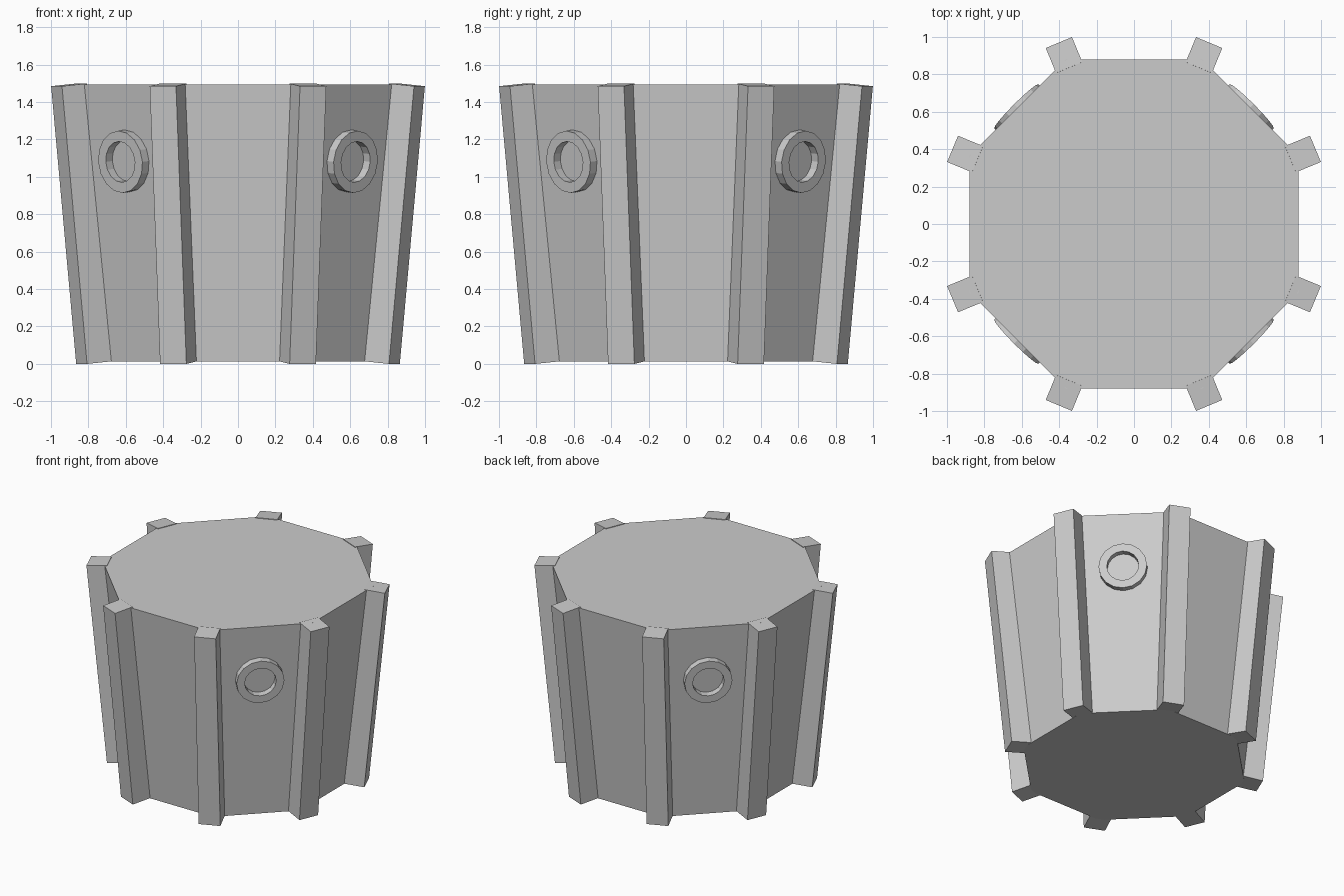
import bpy
import bmesh
import math
from mathutils import Matrix, Vector

if "Cube" in bpy.data.objects:
    bpy.data.objects.remove(bpy.data.objects["Cube"], do_unlink=True)

SIDES = 8
TILT = math.atan(0.0976)      # outward lean of the walls
STEP = math.tau / SIDES

grey = bpy.data.materials.new("plain_grey")
grey.use_nodes = True
colour = (0.6, 0.6, 0.6, 1)
grey.diffuse_color = colour
grey.node_tree.nodes["Principled BSDF"].inputs["Base Color"].default_value = colour


def finish(bm, name):
    bmesh.ops.recalc_face_normals(bm, faces=bm.faces[:])
    mesh = bpy.data.meshes.new(name)
    bm.to_mesh(mesh)
    bm.free()
    mesh.materials.append(grey)
    obj = bpy.data.objects.new(name, mesh)
    bpy.context.collection.objects.link(obj)
    return obj


# Tapered octagonal body, wider at the top
bottom, top = 0.012, 1.495
bm = bmesh.new()
bmesh.ops.create_cone(
    bm, cap_ends=True, segments=SIDES,
    radius1=0.735 / math.cos(STEP / 2), radius2=0.88 / math.cos(STEP / 2),
    depth=top - bottom,
    matrix=Matrix.Translation((0, 0, (top + bottom) / 2))
    @ Matrix.Rotation(STEP / 2, 4, "Z"))
finish(bm, "tapered_body")

# Leaning square ribs, one on every corner
width, depth, length = 0.152, 0.145, 1.485 / math.cos(TILT)
for i in range(SIDES):
    bm = bmesh.new()
    bmesh.ops.create_cube(bm, size=1, matrix=Matrix.Translation((-depth / 2, 0, length / 2))
                          @ Matrix.Diagonal((depth, width, length, 1)))
    rib = finish(bm, f"corner_rib_{i + 1}")
    rib.matrix_world = (Matrix.Rotation(STEP * (i + 0.5), 4, "Z")
                        @ Matrix.Translation((0.905, 0, 0))
                        @ Matrix.Rotation(TILT, 4, "Y"))

# Round collars on the four diagonal walls, turned from a square section
section = [(0.11, -0.015), (0.11, 0.05), (0.167, 0.05), (0.167, -0.015)]
for i in range(4):
    bm = bmesh.new()
    verts = [bm.verts.new((r, 0, h)) for r, h in section]
    edges = [bm.edges.new((verts[k], verts[(k + 1) % 4])) for k in range(4)]
    bmesh.ops.spin(bm, geom=verts + edges, cent=Vector(), axis=(0, 0, 1),
                   angle=math.tau, steps=16, use_merge=True)
    bmesh.ops.remove_doubles(bm, verts=bm.verts[:], dist=0.0001)
    collar = finish(bm, f"wall_collar_{i + 1}")
    collar.matrix_world = (Matrix.Rotation(math.pi / 4 + i * math.pi / 2, 4, "Z")
                           @ Matrix.Translation((0.84, 0, 1.085))
                           @ Matrix.Rotation(math.pi / 2 + TILT, 4, "Y"))
